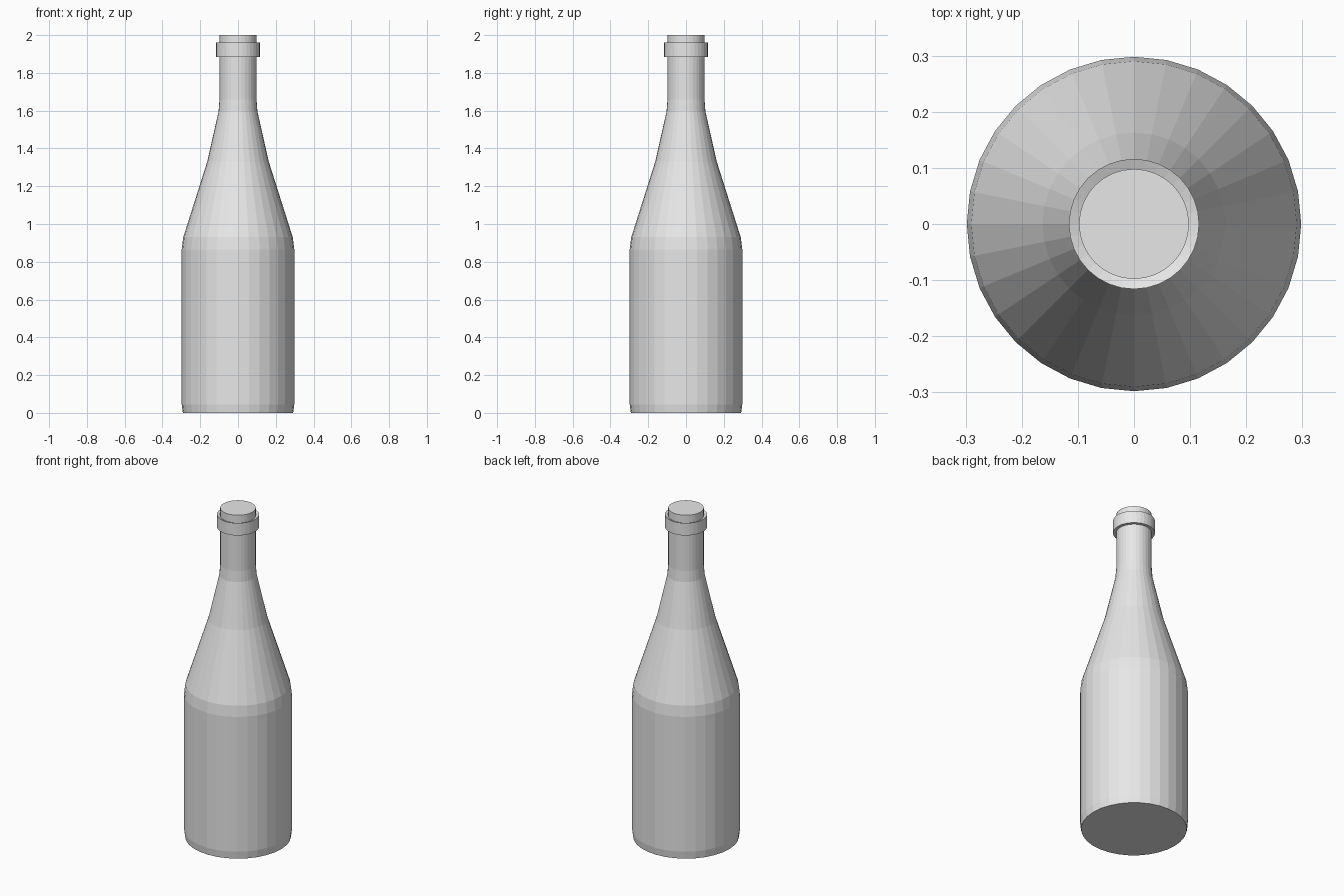
import bpy
import bmesh
from math import tau, cos, sin

SEGMENTS = 32

cube = bpy.data.objects.get("Cube")
if cube:
    bpy.data.objects.remove(cube, do_unlink=True)

grey = bpy.data.materials.new("plain_grey")
grey.use_nodes = True
colour = (0.8, 0.8, 0.8, 1)
grey.diffuse_color = colour
grey.node_tree.nodes["Principled BSDF"].inputs["Base Color"].default_value = colour


def lathe(name, profile, closed=False):
    """Turn (radius, height) points around z; cap the ends or close the loop."""
    bm = bmesh.new()
    rings = [[bm.verts.new((r * cos(tau * i / SEGMENTS), r * sin(tau * i / SEGMENTS), z))
              for i in range(SEGMENTS)] for r, z in profile]
    pairs = list(zip(rings, rings[1:]))
    if closed:
        pairs.append((rings[-1], rings[0]))
    else:
        bm.faces.new(rings[0][::-1])
        bm.faces.new(rings[-1])
    for low, high in pairs:
        for i in range(SEGMENTS):
            j = (i + 1) % SEGMENTS
            bm.faces.new((low[i], low[j], high[j], high[i]))
    bmesh.ops.recalc_face_normals(bm, faces=bm.faces)
    mesh = bpy.data.meshes.new(name)
    bm.to_mesh(mesh)
    bm.free()
    mesh.materials.append(grey)
    obj = bpy.data.objects.new(name, mesh)
    bpy.context.collection.objects.link(obj)
    return obj


# Body, shoulder and neck with a flat top
lathe("bottle_body", [(0.292, 0), (0.298, 0.045), (0.298, 0.865), (0.29, 0.93),
                      (0.163, 1.33), (0.103, 1.595), (0.098, 1.66), (0.098, 2)])

# Collar near the mouth, its upper face sloping in towards the neck
lathe("neck_collar", [(0.094, 1.885), (0.116, 1.885), (0.116, 1.96), (0.094, 1.951)],
      closed=True)
